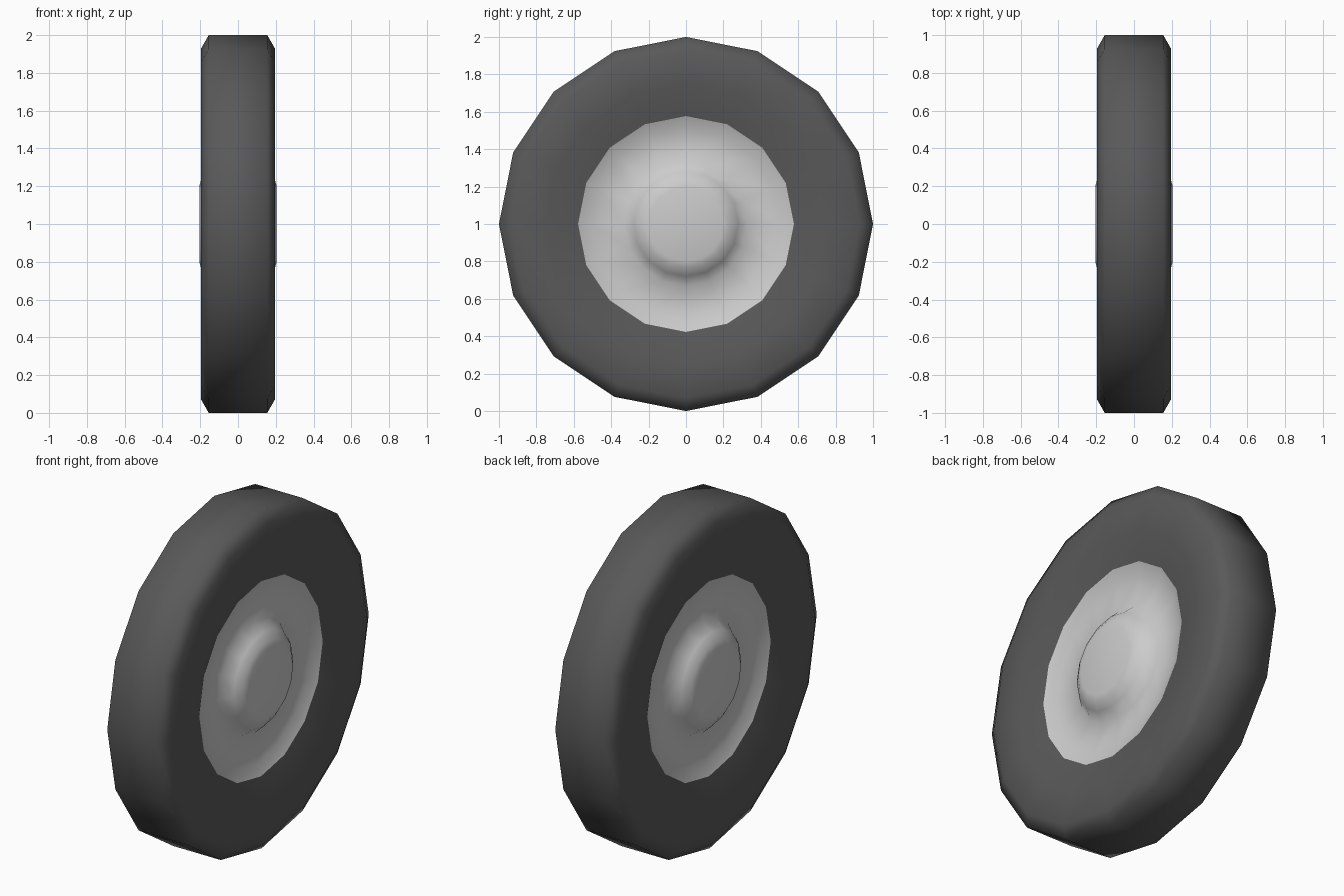
import bpy, bmesh
from math import cos, sin, pi

if "Cube" in bpy.data.objects:
    bpy.data.objects.remove(bpy.data.objects["Cube"])

SIDES = 16


def material(name, v):
    m = bpy.data.materials.new(name)
    m.diffuse_color = (v, v, v, 1)
    m.use_nodes = True
    m.node_tree.nodes["Principled BSDF"].inputs["Base Color"].default_value = m.diffuse_color
    return m


def revolve(name, profile, mat, cap=False):
    """Sweep (x, radius) points around the x axle; optionally cap the last ring."""
    bm = bmesh.new()
    rings = []
    for x, r in profile:
        rings.append([bm.verts.new((x, r * cos(2 * pi * k / SIDES), 1 + r * sin(2 * pi * k / SIDES)))
                      for k in range(SIDES)])
    for a, b in zip(rings, rings[1:]):
        for k in range(SIDES):
            n = (k + 1) % SIDES
            bm.faces.new((a[k], a[n], b[n], b[k]))
    if cap:
        bm.faces.new(rings[-1])
    for f in bm.faces:
        f.smooth = True
    mesh = bpy.data.meshes.new(name)
    bm.to_mesh(mesh)
    bm.free()
    mesh.materials.append(mat)
    obj = bpy.data.objects.new(name, mesh)
    bpy.context.collection.objects.link(obj)
    return obj


# Tyre: bevelled tread with sidewalls dipping in towards the rim
half = [(0.155, 1.0), (0.195, 0.93), (0.188, 0.75), (0.15, 0.577)]
revolve("tyre", [(-x, r) for x, r in reversed(half)] + half, material("rubber", 0.1))

# Rim with dished face and raised hub, mirrored to the other side
rim = revolve("rim_and_hub",
              [(0.15, 0.577), (0.12, 0.51), (0.11, 0.33), (0.165, 0.28), (0.195, 0.235), (0.205, 0.2)],
              material("rim_metal", 0.6), cap=True)
mirror = rim.modifiers.new("both_sides", 'MIRROR')
mirror.use_axis[0] = True
mirror.use_mirror_merge = False
